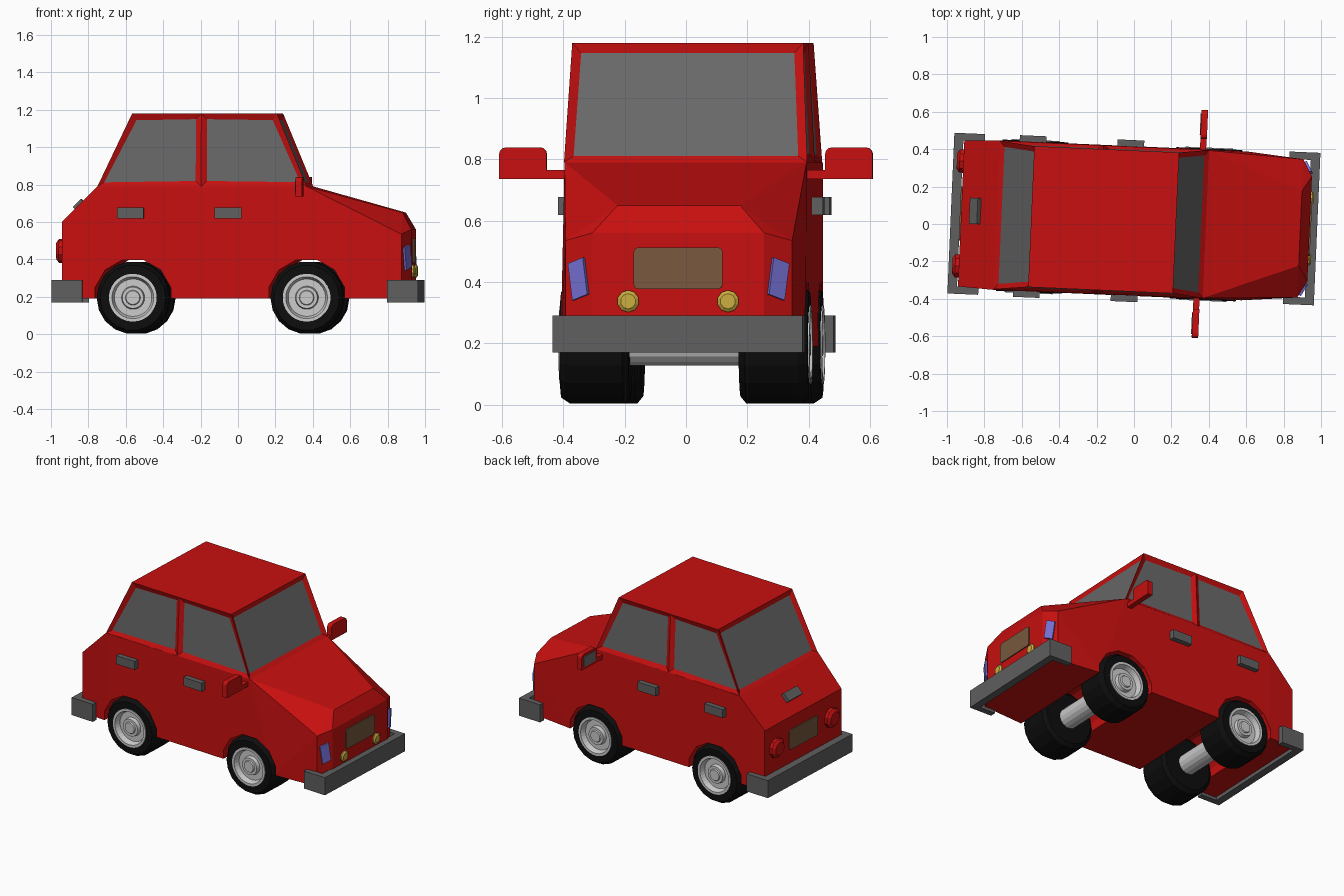
import bpy, bmesh, math
from mathutils import Matrix, Vector

cube = bpy.data.objects.get("Cube")
if cube:
    bpy.data.objects.remove(cube, do_unlink=True)

# The whole car is turned slightly on the ground
PLACE = Matrix.Translation((0, 0.0155, 0)) @ Matrix.Rotation(math.radians(-2.5), 4, 'Z')


def material(name, rgb):
    m = bpy.data.materials.new(name)
    m.use_nodes = True
    m.diffuse_color = (*rgb, 1)
    m.node_tree.nodes["Principled BSDF"].inputs["Base Color"].default_value = (*rgb, 1)
    return m


RED = material("red paint", (0.58, 0.005, 0.005))
GLASS = material("grey glass", (0.14, 0.14, 0.14))
TRIM = material("dark grey trim", (0.115, 0.115, 0.115))
BROWN = material("brown plate", (0.19, 0.1, 0.05))
BLUE = material("lavender lamp", (0.18, 0.16, 0.65))
YELLOW = material("yellow lamp", (0.6, 0.42, 0.05))
BLACK = material("black rubber", (0.004, 0.004, 0.004))
SILVER = material("silver metal", (0.6, 0.6, 0.6))


def finish(name, bm, *mats):
    bmesh.ops.recalc_face_normals(bm, faces=bm.faces)
    bm.transform(PLACE)
    me = bpy.data.meshes.new(name)
    bm.to_mesh(me)
    bm.free()
    for m in mats:
        me.materials.append(m)
    ob = bpy.data.objects.new(name, me)
    bpy.context.collection.objects.link(ob)
    return ob


def prism(name, pts, vec, mat):
    """Extrude a flat polygon along a vector."""
    bm = bmesh.new()
    face = bm.faces.new([bm.verts.new(p) for p in pts])
    ext = bmesh.ops.extrude_face_region(bm, geom=[face])["geom"]
    bmesh.ops.translate(bm, vec=vec, verts=[v for v in ext if isinstance(v, bmesh.types.BMVert)])
    if not face.is_valid or len(bm.faces) < len(pts) + 2:
        bmesh.ops.holes_fill(bm, edges=bm.edges)
    return finish(name, bm, mat)


def box(name, centre, size, mat, tilt=0):
    bm = bmesh.new()
    m = Matrix.Translation(centre) @ Matrix.Rotation(tilt, 4, 'Y') @ Matrix.Diagonal((*size, 1))
    bmesh.ops.create_cube(bm, size=1, matrix=m)
    return finish(name, bm, mat)


def lathe(name, profile, sides, origin, axis, mat):
    """Turn (radius, distance) pairs about an axis; ends are capped."""
    bm = bmesh.new()
    rings = []
    for r, d in profile:
        ring = []
        for i in range(sides):
            a = math.tau * (i + 0.5) / sides
            ring.append(bm.verts.new((r * math.sin(a), r * math.cos(a), d)))
        rings.append(ring)
    for a, b in zip(rings, rings[1:]):
        for i in range(sides):
            j = (i + 1) % sides
            bm.faces.new((a[i], a[j], b[j], b[i]))
    bm.faces.new(rings[0])
    bm.faces.new(rings[-1])
    turn = Vector((0, 0, 1)).rotation_difference(Vector(axis)).to_matrix().to_4x4()
    bm.transform(Matrix.Translation(origin) @ turn)
    return finish(name, bm, mat)


def rounded(x, cy, cz, w, h, r, square_base=False):
    """Rounded rectangle facing along x."""
    pts = []
    for k, (sy, sz) in enumerate(((1, 1), (-1, 1), (-1, -1), (1, -1))):
        if square_base and sz < 0:
            pts.append((x, cy + sy * w / 2, cz + sz * h / 2))
            continue
        for i in range(4):
            a = math.pi / 2 * (k + i / 3)
            pts.append((x, cy + sy * (w / 2 - r) + r * math.cos(a),
                        cz + sz * (h / 2 - r) + r * math.sin(a)))
    return pts


# Lower body: faceted hull with sloping bonnet and boot
half = [(-0.925, 0.39, 0.19), (-0.925, 0.39, 0.6), (-0.735, 0.4, 0.79),
        (0.385, 0.395, 0.79), (0.385, 0.29, 0.79), (0.89, 0.2, 0.65),
        (0.94, 0.28, 0.56), (0.89, 0.37, 0.535), (0.89, 0.37, 0.19),
        (0.94, 0.28, 0.19), (0.57, 0.4, 0.19), (-0.735, 0.4, 0.19)]
bm = bmesh.new()
for x, y, z in half:
    for s in (1, -1):
        bm.verts.new((x, s * y, z))
bmesh.ops.convex_hull(bm, input=bm.verts)
bmesh.ops.dissolve_limit(bm, angle_limit=0.02, verts=bm.verts, edges=bm.edges)
body = finish("lower_body", bm, RED)

# Wheel arches cut right through the body
AXLES = {"front": 0.385, "rear": -0.545}
HUB_Z = 0.195
cutters = []
for end, x in AXLES.items():
    c = lathe(end + "_arch_cutter", [(0.21, -0.7), (0.21, 0.7)], 12, (x, 0, HUB_Z), (0, 1, 0), RED)
    c.hide_render = True
    cutters.append(c)
    mod = body.modifiers.new(end + "_arch", 'BOOLEAN')
    mod.object, mod.operation, mod.solver = c, 'DIFFERENCE', 'EXACT'
deps = bpy.context.evaluated_depsgraph_get()
cut_mesh = bpy.data.meshes.new_from_object(body.evaluated_get(deps))
body.modifiers.clear()
body.data = cut_mesh
for c in cutters:
    bpy.data.objects.remove(c, do_unlink=True)

# Cabin with recessed windows
bm = bmesh.new()
grid = {}
for s in (1, -1):
    for i, (low, top) in enumerate(((-0.735, -0.55), (-0.18, -0.18), (0.385, 0.225))):
        grid[s, i, 0] = bm.verts.new((low, s * 0.397, 0.79))
        grid[s, i, 1] = bm.verts.new((top, s * 0.377, 1.18))
panes = []
for s in (1, -1):
    for i in (0, 1):
        panes.append(bm.faces.new([grid[s, i, 0], grid[s, i + 1, 0], grid[s, i + 1, 1], grid[s, i, 1]]))
for i in (0, 2):
    panes.append(bm.faces.new([grid[1, i, 0], grid[-1, i, 0], grid[-1, i, 1], grid[1, i, 1]]))
for k in (0, 1):
    bm.faces.new([grid[s, i, k] for s, i in ((1, 0), (1, 1), (1, 2), (-1, 2), (-1, 1), (-1, 0))])
bmesh.ops.recalc_face_normals(bm, faces=bm.faces)
bmesh.ops.inset_individual(bm, faces=panes, thickness=0.042, depth=-0.015)
for f in panes:
    f.material_index = 1
finish("cabin", bm, RED, GLASS)

# Wheels and axles
tyre = [(0.07, 0.18), (0.17, 0.18), (0.195, 0.2), (0.195, 0.375),
        (0.175, 0.405), (0.128, 0.405), (0.12, 0.36)]
rim = [(0.128, 0.35), (0.128, 0.41), (0.112, 0.41), (0.1, 0.375),
       (0.062, 0.375), (0.057, 0.4), (0.04, 0.4), (0.036, 0.408)]
for end, x in AXLES.items():
    for side, s in (("left", 1), ("right", -1)):
        lathe(f"{end}_{side}_tyre", tyre, 18, (x, 0, HUB_Z), (0, s, 0), BLACK)
        lathe(f"{end}_{side}_rim", rim, 32, (x, 0, HUB_Z), (0, s, 0), SILVER)
    lathe(end + "_axle", [(0.068, -0.2), (0.068, 0.2)], 16, (x, 0, HUB_Z), (0, 1, 0), SILVER)

# Wrap-around bumpers
for end, s, w in (("front", 1, 0.408), ("rear", -1, 0.43)):
    inner = w - 0.04
    outline = [(0.815, w), (0.98, w), (0.98, -w), (0.815, -w),
               (0.815, -inner), (0.93, -inner), (0.93, inner), (0.815, inner)]
    prism(end + "_bumper", [(s * x, y, 0.17) for x, y in outline], (0, 0, 0.12), TRIM)

# Number plates
prism("front_plate", rounded(0.938, 0, 0.445, 0.29, 0.135, 0.015), (0.009, 0, 0), BROWN)
prism("rear_plate", rounded(-0.923, 0, 0.445, 0.29, 0.135, 0.015), (-0.009, 0, 0), BROWN)

for side, s in (("left", 1), ("right", -1)):
    # Lamps
    corner = [(0.355, 0.46), (0.305, 0.48), (0.29, 0.36), (0.34, 0.34)]
    prism(side + "_corner_lamp", [(0.938 - 0.555 * (y - 0.28), s * y, z) for y, z in corner],
          (0.012, s * 0.007, 0), BLUE)
    lathe(side + "_fog_lamp", [(0.036, 0), (0.036, 0.012), (0.025, 0.02)], 10,
          (0.935, s * 0.163, 0.337), (1, 0, 0), YELLOW)
    lathe(side + "_tail_lamp", [(0.065, 0), (0.065, 0.025), (0.045, 0.04)], 10,
          (-0.92, s * 0.28, 0.445), (-1, 0, 0), RED)
    # Door handles
    for end, x in (("front", -0.035), ("rear", -0.558)):
        box(f"{end}_{side}_door_handle", (x, s * 0.41, 0.648), (0.143, 0.045, 0.058), TRIM)
    # Door mirrors
    prism(side + "_mirror_shell", rounded(0.335, s * 0.532, 0.787, 0.155, 0.104, 0.022, True),
          (0.035, 0, 0), RED)
    prism(side + "_mirror_glass", rounded(0.336, s * 0.532, 0.787, 0.115, 0.07, 0.012, True),
          (-0.005, 0, 0), GLASS)
    box(side + "_mirror_arm", (0.352, s * 0.425, 0.75), (0.033, 0.08, 0.03), RED)

# Boot handle on the sloping rear panel
box("boot_handle", (-0.85, 0.017, 0.69), (0.06, 0.14, 0.03), TRIM, -math.pi / 4)
